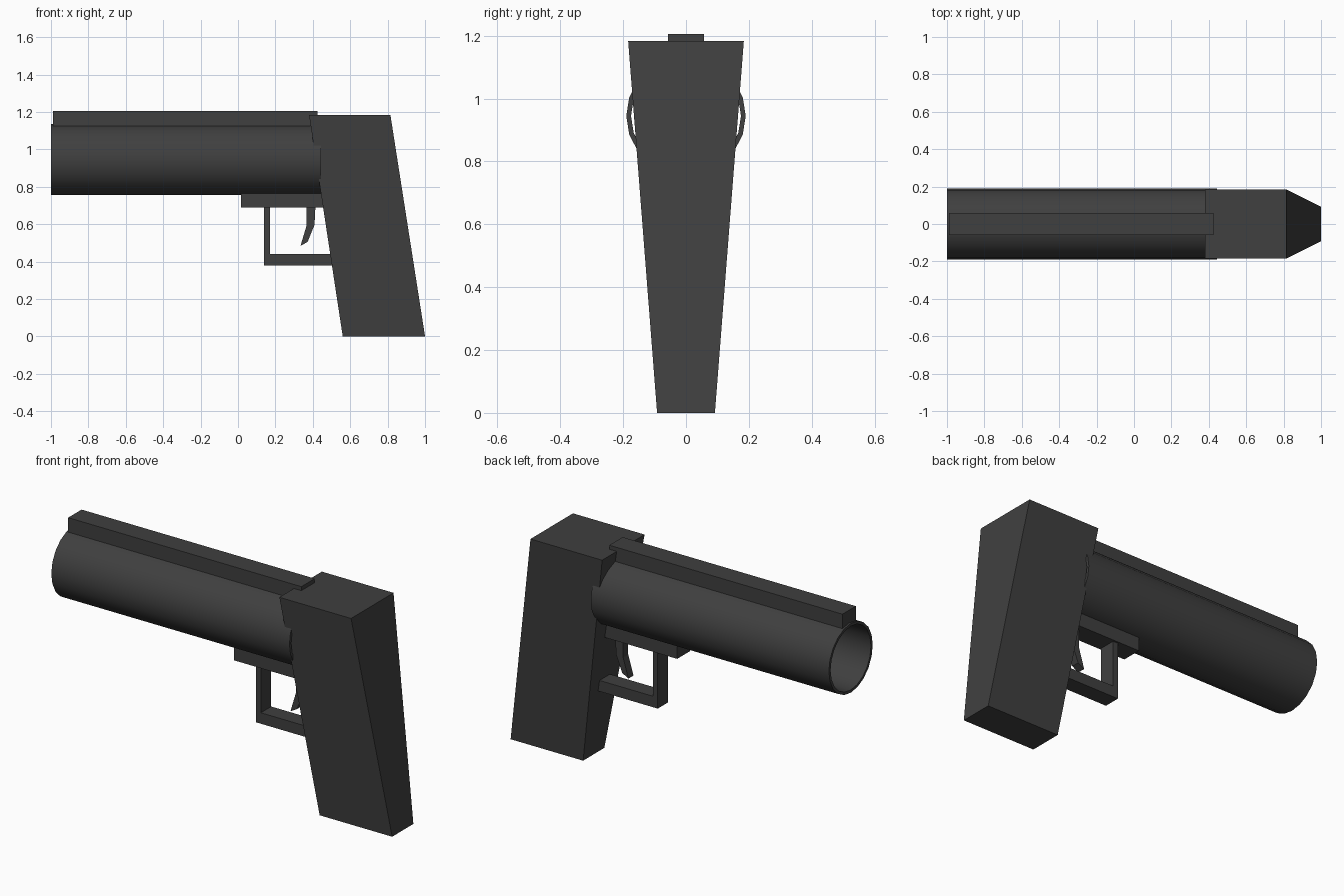
import bpy, bmesh, math

if "Cube" in bpy.data.objects:
    bpy.data.objects.remove(bpy.data.objects["Cube"])

metal = bpy.data.materials.new("dark_grey")
metal.diffuse_color = (0.05, 0.05, 0.05, 1)
metal.use_nodes = True
metal.node_tree.nodes["Principled BSDF"].inputs["Base Color"].default_value = metal.diffuse_color


def finish(name, bm):
    bmesh.ops.recalc_face_normals(bm, faces=bm.faces[:])
    me = bpy.data.meshes.new(name)
    bm.to_mesh(me)
    bm.free()
    me.materials.append(metal)
    ob = bpy.data.objects.new(name, me)
    bpy.context.collection.objects.link(ob)
    return ob


def extrude_profile(name, points, half_width):
    """Side profile in x,z given thickness along y; half_width may depend on z."""
    bm = bmesh.new()
    sides = [[bm.verts.new((x, s * half_width(z), z)) for x, z in points] for s in (-1, 1)]
    bm.faces.new(sides[0])
    bm.faces.new(sides[1][::-1])
    n = len(points)
    for i in range(n):
        j = (i + 1) % n
        bm.faces.new((sides[0][i], sides[1][i], sides[1][j], sides[0][j]))
    return finish(name, bm)


def box(name, x0, x1, z0, z1, w):
    return extrude_profile(name, [(x0, z0), (x1, z0), (x1, z1), (x0, z1)], lambda z: w)


def tube(name, x0, x1, zc, outer, inner, n):
    """Open tube along x with a thin wall."""
    bm = bmesh.new()
    rings = []
    for x, r in ((x0, outer), (x1, outer), (x1, inner), (x0, inner)):
        rings.append([bm.verts.new((x, r * math.cos(2 * math.pi * i / n),
                                    zc + r * math.sin(2 * math.pi * i / n))) for i in range(n)])
    for k in range(4):
        a, b = rings[k], rings[(k + 1) % 4]
        for i in range(n):
            j = (i + 1) % n
            bm.faces.new((a[i], a[j], b[j], b[i]))
    return finish(name, bm)


# Hollow barrel, smooth round walls with sharp rims
barrel = tube("barrel", -1.0, 0.445, 0.945, 0.19, 0.175, 20)
bpy.context.view_layer.objects.active = barrel
barrel.select_set(True)
bpy.ops.object.shade_smooth_by_angle(angle=math.radians(30))

# Sighting rail on top of the barrel
box("top_rail", -0.99, 0.425, 1.12, 1.205, 0.058)

# Slanted grip, narrowing towards the bottom
extrude_profile("grip", [(0.56, 0), (1.0, 0), (0.815, 1.183), (0.38, 1.183)],
                lambda z: 0.092 + 0.092 * z / 1.183)

# Plate under the barrel
box("under_plate", 0.015, 0.48, 0.69, 0.765, 0.055)

# Trigger guard: L-shaped bar running back into the grip
extrude_profile("trigger_guard",
                [(0.14, 0.38), (0.55, 0.38), (0.55, 0.44), (0.17, 0.44), (0.17, 0.695), (0.14, 0.695)],
                lambda z: 0.045)

# Curved trigger
extrude_profile("trigger",
                [(0.366, 0.695), (0.366, 0.59), (0.334, 0.484), (0.372, 0.505), (0.409, 0.596), (0.414, 0.695)],
                lambda z: 0.022)
